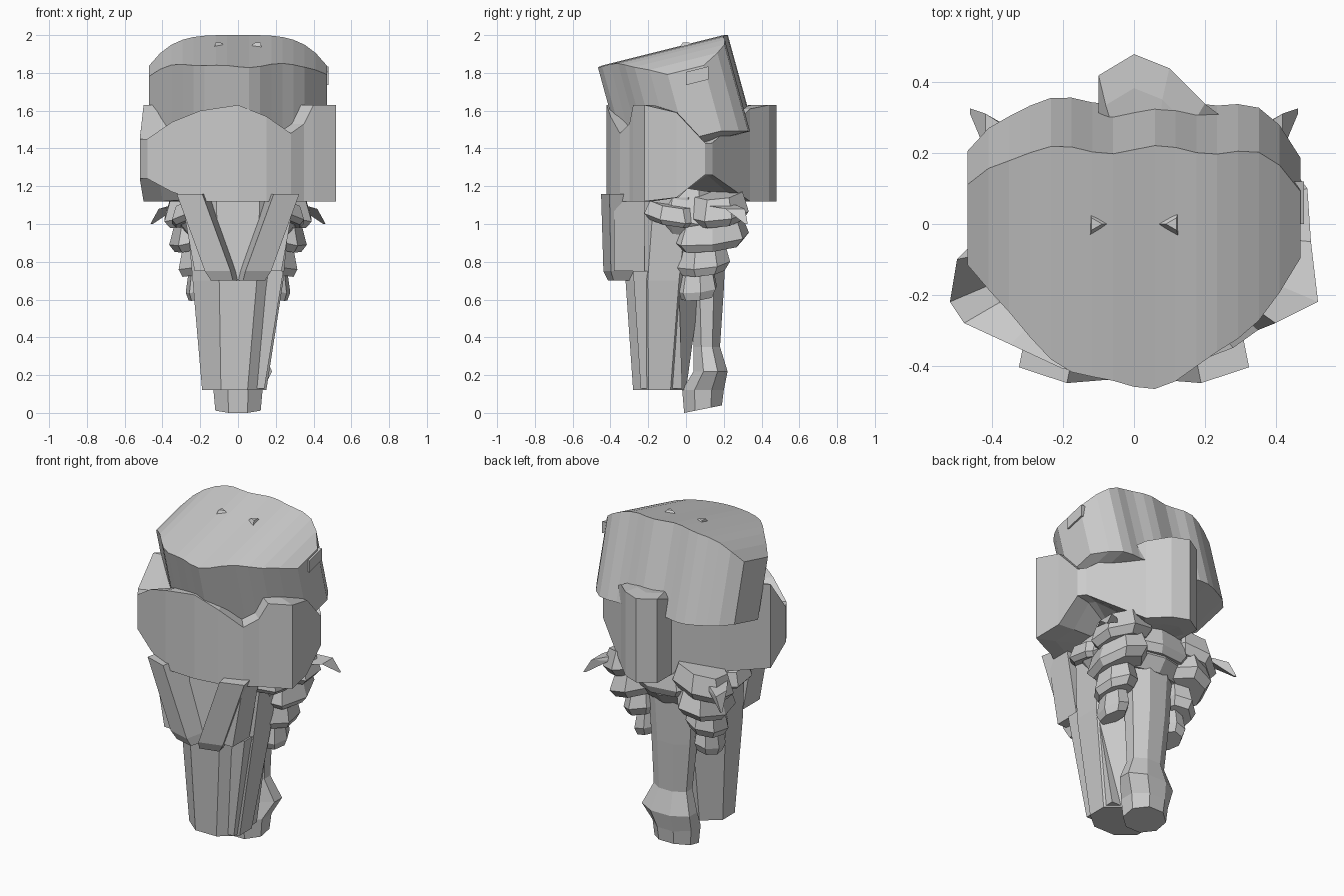
import bpy, bmesh
from math import cos, sin, pi
from mathutils import Vector

cube = bpy.data.objects.get("Cube")
if cube:
    bpy.data.objects.remove(cube)

GREY = (0.6, 0.6, 0.6, 1)
grey = bpy.data.materials.new("plain grey")
grey.use_nodes = True
grey.diffuse_color = GREY
grey.node_tree.nodes["Principled BSDF"].inputs["Base Color"].default_value = GREY


def ring(centre, half_x, half_y, sides=4, turn=0.0, lean_x=0.0, lean_y=0.0):
    """Regular polygon stretched to the given half sizes, optionally leaning."""
    points = []
    for i in range(sides):
        angle = turn + pi * (2 * i + 1) / sides
        x = half_x * cos(angle) / cos(pi / sides)
        y = half_y * sin(angle) / cos(pi / sides)
        points.append(Vector(centre) + Vector((x, y, lean_x * x + lean_y * y)))
    return points


def loft(name, rings, mirrored=False):
    """Skin a list of equal-length closed rings and close both ends."""
    bm = bmesh.new()
    rows = [[bm.verts.new(point) for point in row] for row in rings]
    count = len(rows[0])
    for lower, upper in zip(rows, rows[1:]):
        for i in range(count):
            j = (i + 1) % count
            bm.faces.new((lower[i], lower[j], upper[j], upper[i]))
    for row in (rows[0], rows[-1]):
        middle = bm.verts.new(sum((vert.co for vert in row), Vector()) / count)
        for i in range(count):
            bm.faces.new((row[i], row[(i + 1) % count], middle))
    bmesh.ops.recalc_face_normals(bm, faces=bm.faces)
    mesh = bpy.data.meshes.new(name)
    bm.to_mesh(mesh)
    bm.free()
    mesh.materials.append(grey)
    part = bpy.data.objects.new(name, mesh)
    bpy.context.collection.objects.link(part)
    if mirrored:
        part.modifiers.new("Mirror", "MIRROR")


def lump(name, centre, half_x, half_y, height, sides=7, turn=0.0, lean_x=0.0,
         lean_y=-0.15, mirrored=False):
    """Faceted slab, widest below its middle, sagging outwards."""
    rows = []
    for level, width in ((-0.5, 0.8), (-0.2, 1), (0.5, 0.8)):
        middle = Vector(centre) + Vector((0, 0, level * height))
        rows.append(ring(middle, width * half_x, width * half_y, sides, turn, lean_x, lean_y))
    loft(name, rows, mirrored)


# Tilted cap: slices across x, arched on top, bowed in front, shallower at the sides
DROP = Vector((0, 0.14, -0.51))
SLICES = 17
slices = []
for i in range(SLICES):
    x = 0.47 * (2 * i / (SLICES - 1) - 1)
    ripple = 0.012 * sin(22 * x)
    front = 1.6 * x ** 2 - 0.46 - ripple
    back = 0.21 - 10 * x ** 6 + ripple
    crest = 2 - 3.3 * x ** 4
    top_front = Vector((x, front, crest + (front - back) / 4))
    top_back = Vector((x, back, crest))
    drop = DROP * (2 * crest - 3)
    slices.append([top_front, top_back, top_back + drop, top_front + drop])
loft("cap", slices)

# Small block on the cap's side
loft("cap_side_block", [ring((0.42, 0.06, z), 0.06, 0.06, lean_y=0.25) for z in (1.75, 1.82)])

# Little fins on the cap's top
loft("cap_fins", [ring((0.1, 0, 1.92), 0.03, 0.03, 3, lean_y=0.25),
                  ring((0.11, 0, 1.96), 0.01, 0.01, 3)], mirrored=True)

# Lobed body: footprint points, each with a cut in the rim and a lift of the base
FOOTPRINT = (
    (0.52, -0.22, 0, 0), (0.4, -0.28, 0, 0), (0.35, -0.3, 0.1, 0), (0.28, -0.35, 0.15, 0),
    (0.15, -0.4, 0.06, 0), (0, -0.42, 0, 0), (-0.2, -0.41, 0.03, 0),
    (-0.35, -0.34, 0.09, 0.05), (-0.48, -0.28, 0.18, 0.12), (-0.52, -0.22, 0.18, 0.12),
    (-0.5, -0.1, 0, 0), (-0.3, 0.1, 0, 0), (-0.1, 0.28, 0.05, 0), (-0.1, 0.42, 0, 0),
    (0, 0.48, 0, 0), (0.1, 0.44, 0, 0), (0.2, 0.34, 0.02, 0), (0.46, 0.14, 0.2, 0.14),
    (0.49, 0.1, 0.2, 0.14), (0.5, -0.05, 0.04, 0.02))
base = [Vector((x, y, 1.12 + lift)) for x, y, cut, lift in FOOTPRINT]
rim = [Vector((x, y, 1.63 - cut)) for x, y, cut, lift in FOOTPRINT]
INSET = Vector((0.8, 0.8, 1))
loft("body", [[p * INSET for p in base], base, rim, [p * INSET for p in rim]])

# Collar under the body
lump("collar", (0, 0, 1.06), 0.32, 0.26, 0.26, sides=10)

# Tapering trunk
loft("trunk", [ring((-0.02, -0.14, 0.12), 0.17, 0.14, 8),
               ring((0, -0.12, 0.7), 0.24, 0.2, 8),
               ring((0, -0.08, 1.14), 0.28, 0.22, 8)])

# Thin ridge running up the trunk
loft("trunk_ridge", [ring((0.11, -0.13, 0.13), 0.03, 0.11),
                     ring((0.2, -0.16, 0.75), 0.04, 0.12)])

# Rear post with a knuckle near its foot
loft("rear_post", [ring((0, 0.09, 0.02), 0.12, 0.1, 8, lean_y=0.2),
                   ring((0, 0.09, 0.12), 0.13, 0.11, 8),
                   ring((0.02, 0.13, 0.22), 0.16, 0.09, 8),
                   ring((0.01, 0.11, 0.35), 0.11, 0.07, 8),
                   ring((0, 0.11, 0.65), 0.13, 0.09, 8),
                   ring((0, 0.11, 1.1), 0.16, 0.11, 8)])

# Front flaps slanting inwards to a V, with plainer slabs behind
loft("front_flaps", [ring((0.07, -0.34, 0.7), 0.06, 0.06, turn=0.25),
                     ring((0.09, -0.34, 0.75), 0.07, 0.08, turn=0.25),
                     ring((0.24, -0.34, 1.16), 0.07, 0.09, turn=0.25)], mirrored=True)
loft("flap_backings", [ring((0.18, -0.3, 0.75), 0.05, 0.08),
                       ring((0.24, -0.3, 1.14), 0.06, 0.08)], mirrored=True)

# Ruffled clusters hanging on both sides, shrinking downwards
for tier, (y, half_x, half_y) in enumerate(((0.17, 0.16, 0.15), (0.13, 0.13, 0.19),
                                            (0.09, 0.1, 0.13), (0.06, 0.07, 0.1))):
    centre = (0.23 - 0.01 * tier, y, 1.09 - 0.135 * tier)
    lump("side_ruffles", centre, half_x, half_y, 0.15, turn=tier / 2, lean_x=-0.25,
         lean_y=0.1, mirrored=True)
lump("front_ruffles", (0.24, -0.07, 1.06), 0.11, 0.14, 0.1, lean_x=-0.25, mirrored=True)

# Outward curling thorns
loft("thorns", [ring((0.3, 0.18, 1.1), 0.05, 0.05, 3),
                ring((0.39, 0.26, 1.08), 0.03, 0.03, 3),
                ring((0.46, 0.32, 1), 0.004, 0.004, 3)], mirrored=True)

# Jagged lump at the back of the collar
lump("rear_ruffle", (0, 0.2, 1.07), 0.2, 0.1, 0.16)
